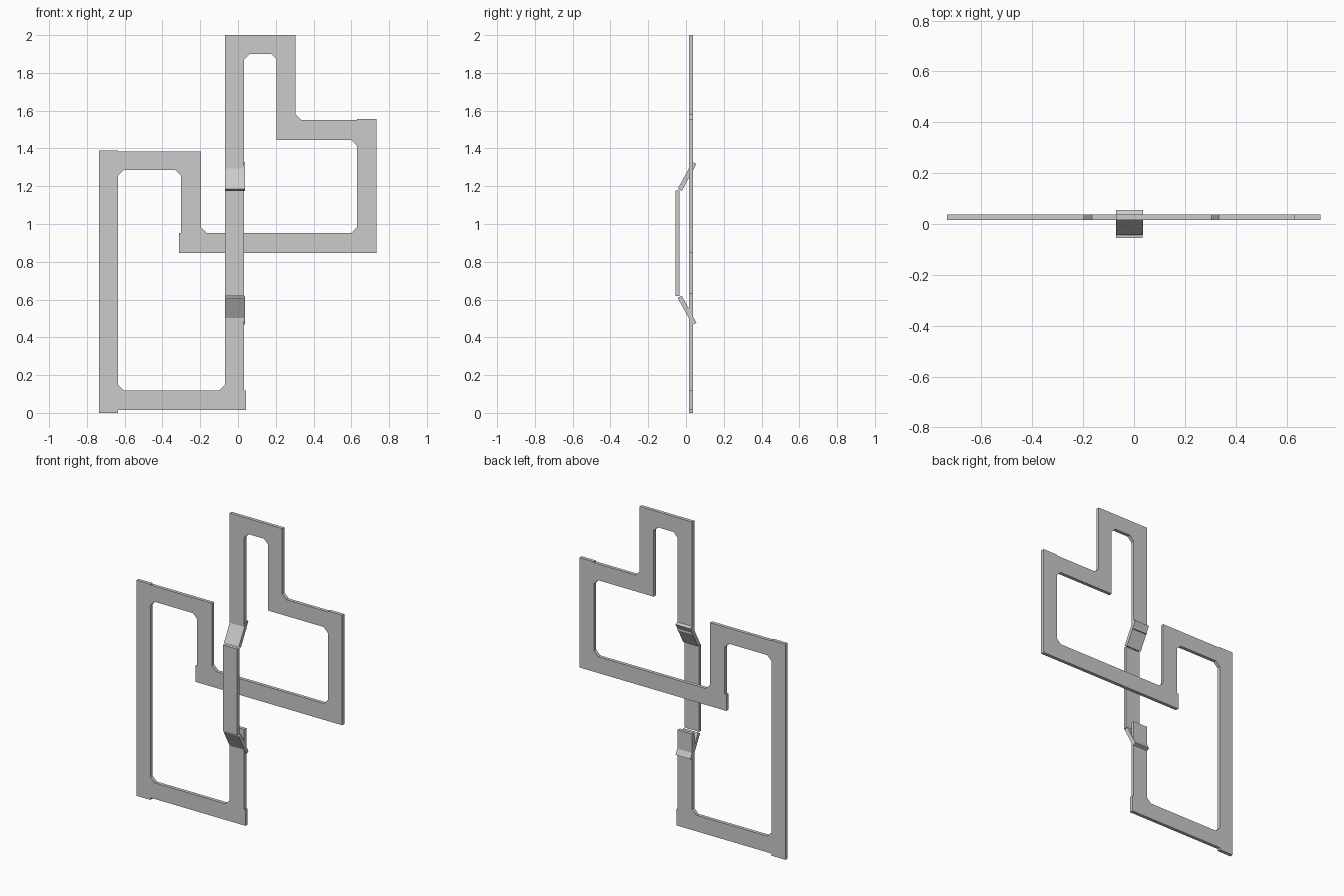
import bpy
import bmesh
from mathutils import Vector

if "Cube" in bpy.data.objects:
    bpy.data.objects.remove(bpy.data.objects["Cube"])


def extrude_profile(name, points, direction):
    """Closed flat profile swept along a direction into a solid."""
    bm = bmesh.new()
    face = bm.faces.new([bm.verts.new(p) for p in points])
    swept = bmesh.ops.extrude_face_region(bm, geom=[face])["geom"]
    bmesh.ops.translate(bm, vec=direction,
                        verts=[v for v in swept if isinstance(v, bmesh.types.BMVert)])
    bmesh.ops.recalc_face_normals(bm, faces=bm.faces)
    bmesh.ops.triangulate(bm, faces=[f for f in bm.faces if len(f.verts) > 4])
    mesh = bpy.data.meshes.new(name)
    bm.to_mesh(mesh)
    bm.free()
    obj = bpy.data.objects.new(name, mesh)
    bpy.context.collection.objects.link(obj)
    return obj


def cut_corners(corners, size=0.03):
    """Replace each flagged corner (x, z, 1) with a small 45 degree cut."""
    result = []
    for i, (x, z, cut) in enumerate(corners):
        p = Vector((x, z))
        if not cut:
            result.append(p)
            continue
        for other in (corners[i - 1], corners[(i + 1) % len(corners)]):
            result.append(p + (Vector(other[:2]) - p).normalized() * size)
    return result


# Flat winding band: one side from the upper stub to the lower stub, then back
band = [
    (-0.07, 1.27, 0), (-0.07, 2.0, 0), (0.305, 2.0, 0), (0.305, 1.55, 1),
    (0.63, 1.55, 0), (0.63, 1.556, 0), (0.733, 1.556, 0), (0.733, 0.847, 0),
    (-0.313, 0.847, 0), (-0.313, 0.952, 0), (-0.302, 0.952, 0),
    (-0.302, 1.285, 1), (-0.635, 1.285, 1), (-0.635, 0.118, 1),
    (-0.07, 0.118, 1), (-0.07, 0.633, 0),
    (0.033, 0.633, 0), (0.033, 0.118, 0), (0.043, 0.118, 0), (0.043, 0.014, 0),
    (-0.635, 0.014, 0), (-0.635, 0.0, 0), (-0.735, 0.0, 0), (-0.735, 1.39, 0),
    (-0.635, 1.39, 0), (-0.635, 1.385, 0), (-0.196, 1.385, 0),
    (-0.196, 0.952, 1), (0.63, 0.952, 1), (0.63, 1.445, 1),
    (0.205, 1.445, 0), (0.205, 1.9, 1), (0.033, 1.9, 1), (0.033, 1.27, 0),
]
extrude_profile("winding_band", [(p.x, 0.015, p.y) for p in cut_corners(band)],
                (0, 0.022, 0))

# Raised bridge passing in front of the crossbar: side profiles in (y, z)
bridge_parts = {
    "bridge_bar": [(-0.055, 0.62), (-0.034, 0.62), (-0.034, 1.177), (-0.055, 1.177)],
    "upper_ramp": [(0.034, 1.328), (0.055, 1.318), (-0.022, 1.175), (-0.044, 1.186)],
    "lower_ramp": [(-0.044, 0.608), (-0.022, 0.62), (0.055, 0.477), (0.034, 0.467)],
}
for name, profile in bridge_parts.items():
    width = 0.103 if name == "bridge_bar" else 0.106
    extrude_profile(name, [(-0.07, y, z) for y, z in profile], (width, 0, 0))
